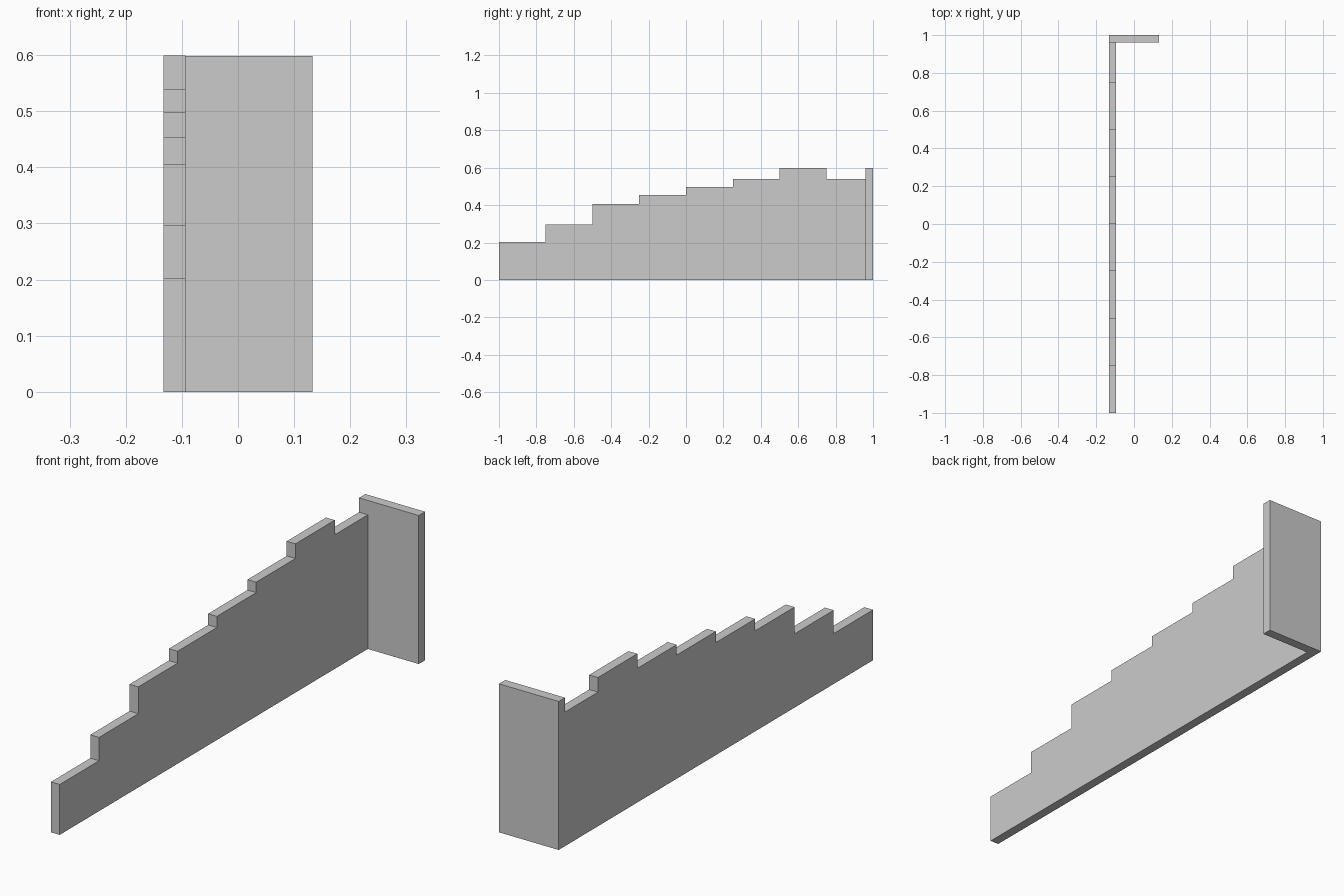
import bpy, bmesh

if "Cube" in bpy.data.objects:
    bpy.data.objects.remove(bpy.data.objects["Cube"])

X0, X1 = -0.133, 0.133
WALL_X = -0.094      # inner face of the long wall
PANEL_Y = 0.96       # front face of the end panel


def extrude_profile(name, profile, x0, x1):
    """Extrude a closed (y, z) profile along x."""
    bm = bmesh.new()
    face = bm.faces.new([bm.verts.new((x0, y, z)) for y, z in profile])
    ext = bmesh.ops.extrude_face_region(bm, geom=[face])
    moved = [g for g in ext["geom"] if isinstance(g, bmesh.types.BMVert)]
    bmesh.ops.translate(bm, verts=moved, vec=(x1 - x0, 0, 0))
    bmesh.ops.recalc_face_normals(bm, faces=bm.faces)
    mesh = bpy.data.meshes.new(name)
    bm.to_mesh(mesh)
    bm.free()
    obj = bpy.data.objects.new(name, mesh)
    bpy.context.collection.objects.link(obj)
    return obj


# Long wall with a stepped top, one height per quarter-unit step
heights = [0.203, 0.297, 0.405, 0.453, 0.498, 0.54, 0.599, 0.54]
profile = [(-1, 0)]
for i, h in enumerate(heights):
    y = -1 + 0.25 * i
    profile += [(y, h), (min(y + 0.25, PANEL_Y), h)]
profile.append((PANEL_Y, 0))
extrude_profile("stepped_wall", profile, X0, WALL_X)

# End panel closing the back of the wall
extrude_profile("end_panel", [(PANEL_Y, 0), (PANEL_Y, 0.598), (1, 0.598), (1, 0)], X0, X1)
